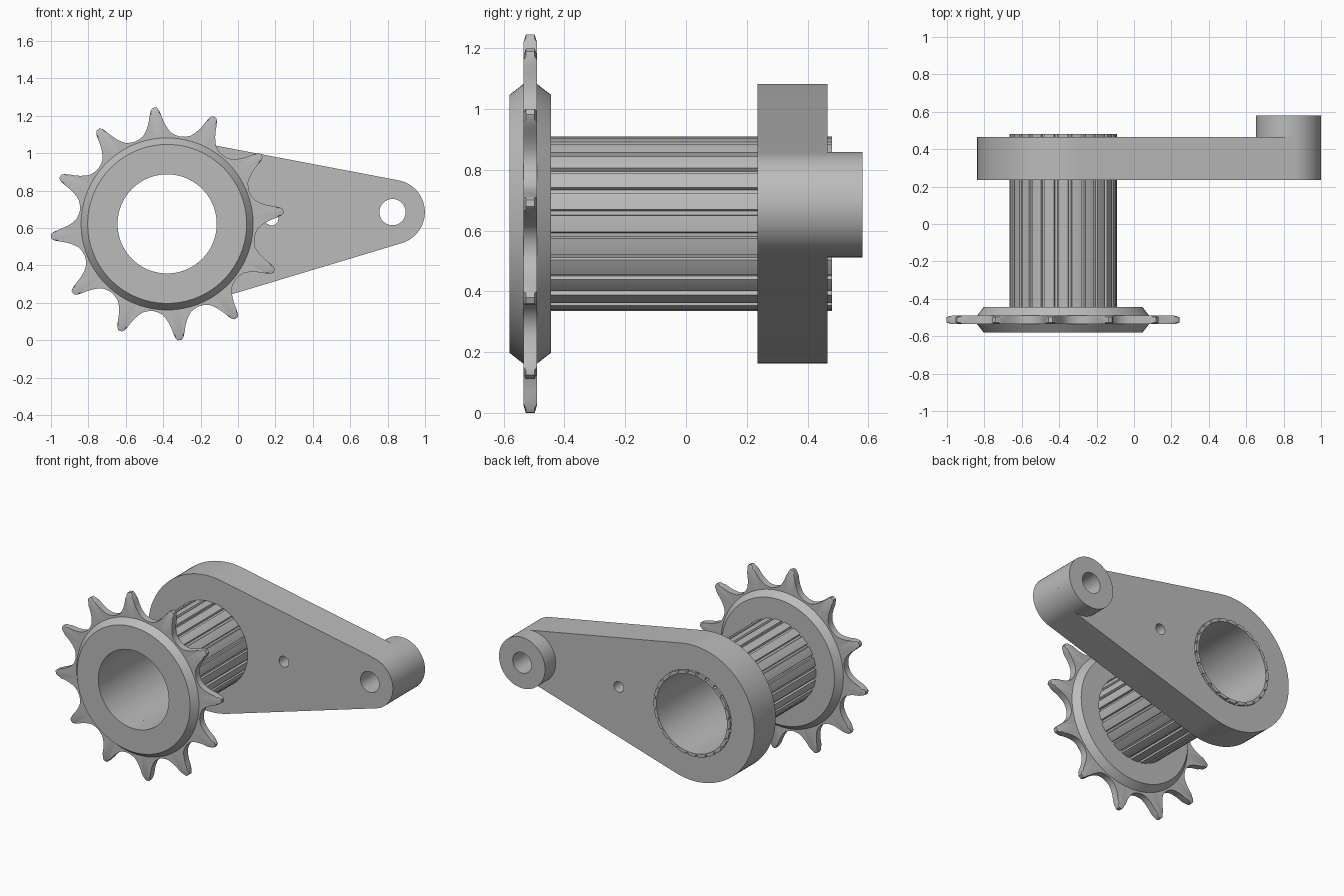
import bpy, bmesh
from math import cos, sin, pi, tau, radians, atan2, acos, hypot

if "Cube" in bpy.data.objects:
    bpy.data.objects.remove(bpy.data.objects["Cube"])

steel = bpy.data.materials.new("grey_steel")
steel.use_nodes = True
GREY = (0.5, 0.5, 0.5, 1)
steel.diffuse_color = GREY
steel.node_tree.nodes["Principled BSDF"].inputs["Base Color"].default_value = GREY

AXLE = (-0.379, 0.622)   # x, z of the main axis
PIN = (0.826, 0.685)     # x, z of the small end
BORE = 0.265
SEG = 96


def finish(name, bm):
    bmesh.ops.recalc_face_normals(bm, faces=bm.faces)
    mesh = bpy.data.meshes.new(name)
    bm.to_mesh(mesh)
    bm.free()
    mesh.materials.append(steel)
    obj = bpy.data.objects.new(name, mesh)
    bpy.context.collection.objects.link(obj)
    return obj


def smooth(obj):
    bpy.ops.object.select_all(action='DESELECT')
    obj.select_set(True)
    bpy.context.view_layer.objects.active = obj
    bpy.ops.object.shade_smooth_by_angle(angle=radians(25))


def polar(centre, outline):
    return [(centre[0] + r * cos(a), centre[1] + r * sin(a)) for a, r in outline]


def circle(centre, r, n=SEG):
    return polar(centre, [(tau * i / n, r) for i in range(n)])


def loft(name, layers, ring=False):
    """Join equal-length (y, outline) layers; close them into a ring or cap the ends."""
    bm = bmesh.new()
    loops = [[bm.verts.new((x, y, z)) for x, z in pts] for y, pts in layers]
    pairs = list(zip(loops, loops[1:]))
    if ring:
        pairs.append((loops[-1], loops[0]))
    else:
        bm.faces.new(loops[0])
        bm.faces.new(loops[-1])
    for a, b in pairs:
        for i in range(len(a)):
            j = (i + 1) % len(a)
            bm.faces.new((a[i], a[j], b[j], b[i]))
    return finish(name, bm)


def lathe(name, centre, profile):
    return loft(name, [(y, circle(centre, r)) for y, r in profile], ring=True)


# Sprocket hub, chamfered on both faces
smooth(lathe("sprocket_hub", AXLE, [
    (-0.58, BORE), (-0.58, 0.425), (-0.535, 0.46),
    (-0.49, 0.46), (-0.445, 0.425), (-0.445, BORE)]))

# Sprocket teeth: half a tooth in degrees from the tip, mirrored and repeated
half = [(1, 0.625), (2, 0.612), (3, 0.585), (4, 0.555), (5.2, 0.53),
        (7, 0.505), (9, 0.487), (12, 0.476)]
tooth = [(-d, r) for d, r in reversed(half)] + half + [(15, 0.472)]
teeth = [(radians(30 * k + 6.2 + d), r) for k in range(12) for d, r in tooth]
clipped = [(a, min(r, 0.598)) for a, r in teeth]
inner = [(a, 0.44) for a, r in teeth]
smooth(loft("sprocket_teeth", [
    (-0.535, polar(AXLE, inner)), (-0.535, polar(AXLE, clipped)),
    (-0.527, polar(AXLE, teeth)), (-0.498, polar(AXLE, teeth)),
    (-0.49, polar(AXLE, clipped)), (-0.49, polar(AXLE, inner))], ring=True))

# Splined hollow shaft: wide ridges with narrow grooves
SPLINES = 24
ridge = [(-0.36, 0.287), (-0.12, 0.287), (0.12, 0.287), (0.36, 0.287),
         (0.41, 0.274), (0.59, 0.274)]
spline = [(tau * (k + f) / SPLINES, r) for k in range(SPLINES) for f, r in ridge]
bore = [(a, BORE) for a, r in spline]
smooth(loft("splined_shaft", [
    (-0.445, polar(AXLE, bore)), (-0.445, polar(AXLE, spline)),
    (0.48, polar(AXLE, spline)), (0.48, polar(AXLE, bore))], ring=True))

# Lever arm: two arcs joined by tangent lines
BIG, SMALL = 0.46, 0.173
dx, dz = PIN[0] - AXLE[0], PIN[1] - AXLE[1]
lean = atan2(dz, dx)
tangent = acos((BIG - SMALL) / hypot(dx, dz))


def arc(centre, r, start, end, n=48):
    return polar(centre, [(start + (end - start) * i / n, r) for i in range(n + 1)])


outline = (arc(PIN, SMALL, lean - tangent, lean + tangent)
           + arc(AXLE, BIG, lean + tangent, lean + tau - tangent))
arm = loft("lever_arm", [(0.235, outline), (0.465, outline)])

# Holes through the arm: shaft seat, small middle hole, pin hole
for centre, r in ((AXLE, 0.287), ((0.18, 0.65), 0.036), (PIN, 0.07)):
    cutter = loft("hole_cutter", [(0.1, circle(centre, r)), (0.7, circle(centre, r))])
    cutter.hide_render = True
    cut = arm.modifiers.new("hole", 'BOOLEAN')
    cut.operation = 'DIFFERENCE'
    cut.solver = 'EXACT'
    cut.object = cutter
    bpy.context.view_layer.objects.active = arm
    bpy.ops.object.modifier_apply(modifier=cut.name)
    bpy.data.objects.remove(cutter)
smooth(arm)

# Boss on the back of the small end
smooth(lathe("pin_boss", PIN, [
    (0.465, 0.07), (0.465, SMALL), (0.58, SMALL), (0.58, 0.07)]))
